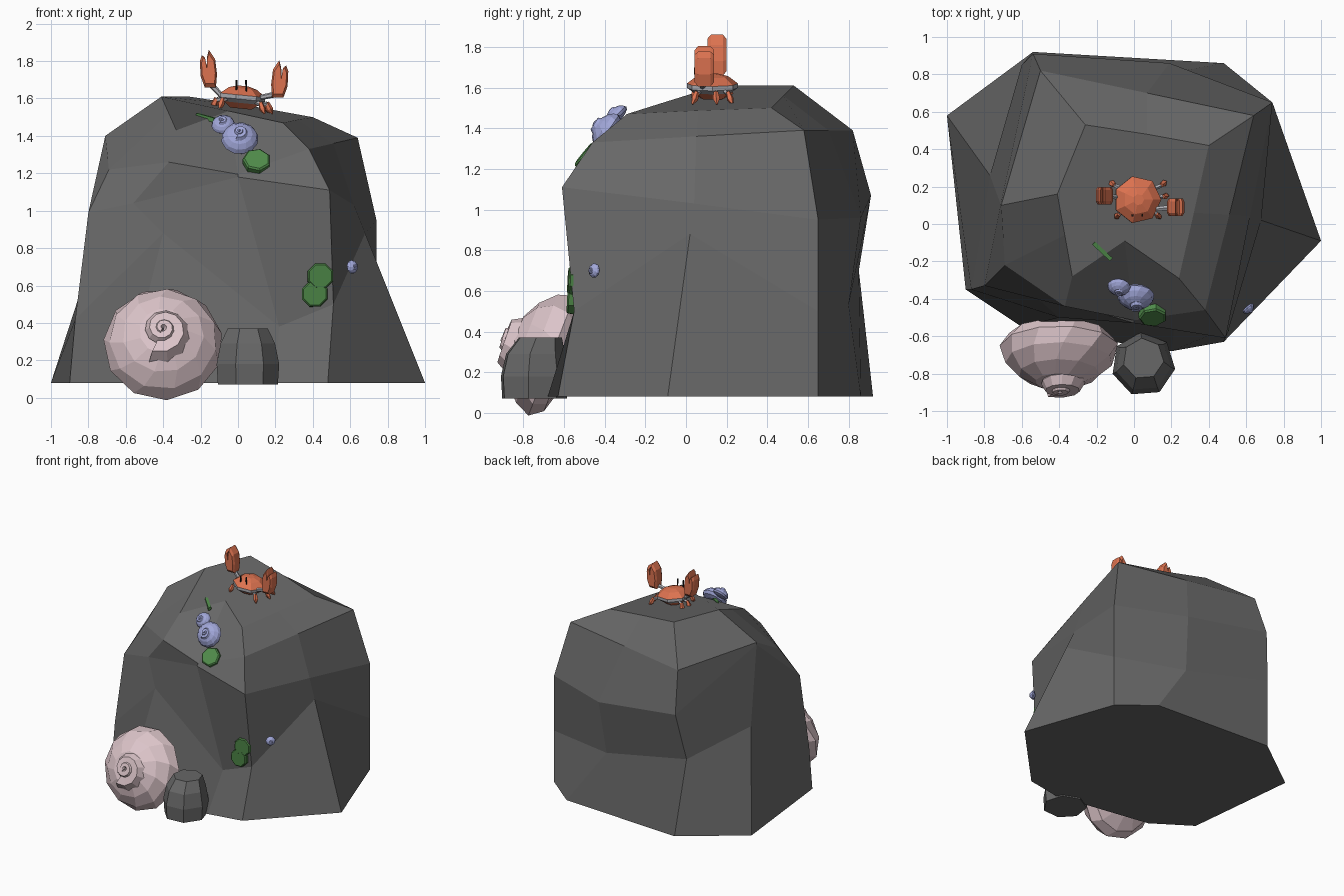
import bpy, bmesh, math
from mathutils import Vector, Matrix

if "Cube" in bpy.data.objects:
    bpy.data.objects.remove(bpy.data.objects["Cube"])


def material(name, r, g, b):
    m = bpy.data.materials.new(name)
    m.use_nodes = True
    m.diffuse_color = (r, g, b, 1)
    m.node_tree.nodes["Principled BSDF"].inputs["Base Color"].default_value = (r, g, b, 1)
    return m


STONE = material("stone grey", .135, .135, .135)
PINK = material("pale pink", .72, .56, .59)
BLUE = material("periwinkle blue", .36, .39, .7)
GREEN = material("moss green", .08, .26, .07)
DARK_GREEN = material("dark moss green", .065, .21, .055)
ORANGE = material("coral orange", .72, .17, .08)
PALE = material("pale grey", .42, .42, .45)
BLACK = material("eye black", .01, .01, .01)


def finish(name, bm, *mats, matrix=None):
    bmesh.ops.recalc_face_normals(bm, faces=bm.faces)
    mesh = bpy.data.meshes.new(name)
    bm.to_mesh(mesh)
    bm.free()
    for m in mats:
        mesh.materials.append(m)
    ob = bpy.data.objects.new(name, mesh)
    if matrix:
        ob.matrix_world = matrix
    bpy.context.collection.objects.link(ob)


def loft(bm, rings):
    """Skin a list of equal point rings and cap both ends."""
    rows = [[bm.verts.new(p) for p in ring] for ring in rings]
    for a, b in zip(rows, rows[1:]):
        for i in range(len(a)):
            j = (i + 1) % len(a)
            bm.faces.new((a[i], a[j], b[j], b[i]))
    bm.faces.new(rows[0])
    bm.faces.new(rows[-1])


def ring(n, r, z, x=0, y=0, turn=0.0):
    return [(x + r * math.cos(turn + math.tau * i / n),
             y + r * math.sin(turn + math.tau * i / n), z) for i in range(n)]


def aim(loc, axis):
    """Put local z along axis, keeping local y upward."""
    return Matrix.Translation(loc) @ Vector(axis).to_track_quat('Z', 'Y').to_matrix().to_4x4()


# Boulder: nine columns running around it, five levels
base = [(-.9, -.35), (-.6, -.55), (.2, -.68), (.48, -.63), (1, -.09),
        (.74, .65), (.48, .86), (-.54, .92), (-1, .58)]
waist = [(-.87, -.35, .42), (-.4, -.5, .88), (.22, -.51, .38), (.51, -.55, .5), (.68, .02, .88),
         (.74, .65, .5), (.16, .8, .53), (-.6, .85, .7), (-.77, .26, .79)]
shoulder = [(-.8, -.33, .99), (-.56, -.36, 1.04), (0, -.53, 1.18), (.49, -.61, 1.11), (.62, .04, 1.03),
            (.74, .65, .95), (.19, .86, .96), (-.54, .91, 1.07), (-.713, .105, 1.385)]
brow = [(-.69, -.22, 1.22), (-.37, -.44, 1.26), (0, -.515, 1.195), (.38, -.46, 1.33), (.51, .05, 1.36),
        (.64, .58, 1.39), (.07, .7, 1.39), (-.5, .82, 1.39), (-.71, .1, 1.4)]
crown = [(-.37, -.06, 1.52), (-.33, -.28, 1.43), (-.05, -.09, 1.533), (.24, -.29, 1.47), (.32, .06, 1.487),
         (.4, .42, 1.5), (.07, .48, 1.56), (-.26, .53, 1.61), (-.41, .16, 1.61)]
bm = bmesh.new()
loft(bm, [[(x, y, .08) for x, y in base], waist, shoulder, brow, crown])
finish("boulder", bm, STONE)

# Small stone at the foot
bm = bmesh.new()
loft(bm, [ring(7, r, z, .05, y, .75) for r, z, y in
          ((.165, .07, -.75), (.172, .18, -.75), (.15, .29, -.745), (.11, .37, -.72))])
finish("small_stone", bm, STONE)


def shell(name, loc, axis, radius, mat, n=11):
    """Broad faceted whorl with a tapering spiral on top."""
    bm = bmesh.new()
    loft(bm, [ring(n, r, z, turn=tw) for r, z, tw in
              ((.5, -.3, 0), (.85, -.2, .1), (1, 0, .2), (.9, .25, .35), (.68, .47, .5), (.4, .62, .6))])
    rings = []
    for i in range(2 * n + 1):
        a = math.tau * i / n - 2.0
        k = .58 * .45 ** (i / n)
        out = Vector((math.cos(a), math.sin(a), 0))
        mid = out * .52 * k + Vector((0, 0, .84 - .6 * k))
        rings.append([mid + (out * math.cos(b) + Vector((0, 0, math.sin(b)))) * .48 * k
                      for b in (math.tau * s / 6 for s in range(6))])
    loft(bm, rings)
    bmesh.ops.scale(bm, vec=(radius,) * 3, verts=bm.verts)
    finish(name, bm, mat, matrix=aim(loc, axis))


shell("large_shell", (-.4, -.66, .285), (0, -.93, .36), .32, PINK)
shell("blue_shell_big", (.01, -.385, 1.385), (0, -.82, .57), .1, BLUE, 12)
shell("blue_shell_middle", (-.08, -.335, 1.46), (-.1, -.75, .65), .063, BLUE, 12)
shell("blue_shell_tiny", (.61, -.45, .7), (.65, -.75, .1), .037, BLUE, 9)


# Moss pads
def pad(name, loc, axis, r, mat, n=8):
    bm = bmesh.new()
    loft(bm, [ring(n, r, -.02, turn=.4), ring(n, r, .012, turn=.4), ring(n, r * .88, .02, turn=.4)])
    finish(name, bm, mat, matrix=aim(loc, axis))


pad("moss_upper", (.44, -.56, .65), (.05, -1, .05), .073, DARK_GREEN)
pad("moss_lower", (.41, -.565, .555), (0, -1, .05), .073, DARK_GREEN)
pad("moss_ledge", (.1, -.49, 1.265), (.05, -.77, .63), .076, GREEN, 7)
bm = bmesh.new()
bmesh.ops.create_cube(bm, size=1)
bmesh.ops.scale(bm, vec=(.13, .022, .024), verts=bm.verts)
finish("moss_strip", bm, GREEN,
       matrix=Matrix.Translation((-.17, -.145, 1.497)) @ Matrix.Rotation(-.75, 4, 'Z') @ Matrix.Rotation(.2, 4, 'Y'))


# Crab
def rod(name, pts, radii, mat, n=6):
    """Limb along a path."""
    pts = [Vector(p) for p in pts]
    q = (pts[-1] - pts[0]).to_track_quat('Z', 'Y')
    bm = bmesh.new()
    loft(bm, [[p + q @ Vector(c) for c in ring(n, r, 0, turn=.5)] for p, r in zip(pts, radii)])
    finish(name, bm, mat)


bm = bmesh.new()
loft(bm, [ring(7, r, z) for r, z in
          ((.06, -.06), (.1, -.03), (.128, -.01), (.128, .012), (.08, .048), (.03, .062))])
for f in bm.faces:
    low = f.calc_center_median().z
    f.material_index = 1 if -.022 < low < .005 else 0
finish("crab_body", bm, ORANGE, PALE,
       matrix=Matrix.Translation((.018, .13, 1.606)) @ Matrix.Rotation(.1, 4, 'Y'))

# forked pincer outline, outward and up
pincer = [(-.03, 0), (-.036, .07), (-.026, .15), (.008, .2), (.018, .16), (.02, .1),
          (.03, .16), (.045, .172), (.056, .14), (.052, .06), (.03, 0)]

for name, s, x, y, z in (("right", -1, -.148, .152, 1.66), ("left", 1, .213, .09, 1.605)):
    rod(name + "_arm", [(.02 + s * .1, y - .01, 1.605), (x, y, z + .02)], (.014, .016), PALE)
    bm = bmesh.new()
    loft(bm, [[(x + s * (.01 + (u - .01) * k), y + w, z + .1 + (v - .1) * k) for u, v in pincer]
              for w, k in ((-.047, .8), (-.03, 1), (.03, 1), (.047, .8))])
    finish(name + "_claw", bm, ORANGE)
    # three walking legs on each side
    for i, (dx, dy) in enumerate(((.1, -.09), (.135, .02), (.125, .09))):
        hip = Vector((.02 + s * dx * .75, .13 + dy * .7, 1.59 - s * .01))
        knee = Vector((.02 + s * dx, .13 + dy * .85, 1.58 - s * .012))
        foot = Vector((.02 + s * dx * 1.22, .13 + dy * 1.1, 1.53 - s * .012))
        rod(f"{name}_leg_upper_{i}", [hip, knee], (.011, .012), PALE, 5)
        rod(f"{name}_leg_lower_{i}", [knee + Vector((0, 0, .01)), (knee + foot) / 2, foot],
            (.012, .018, .004), ORANGE, 5)
    # eye on a short stalk
    ex = .018 + s * .026
    rod(name + "_eye", [(ex, .05, 1.63), (ex, .045, 1.675), (ex, .045, 1.698)], (.004, .006, .006), BLACK)
